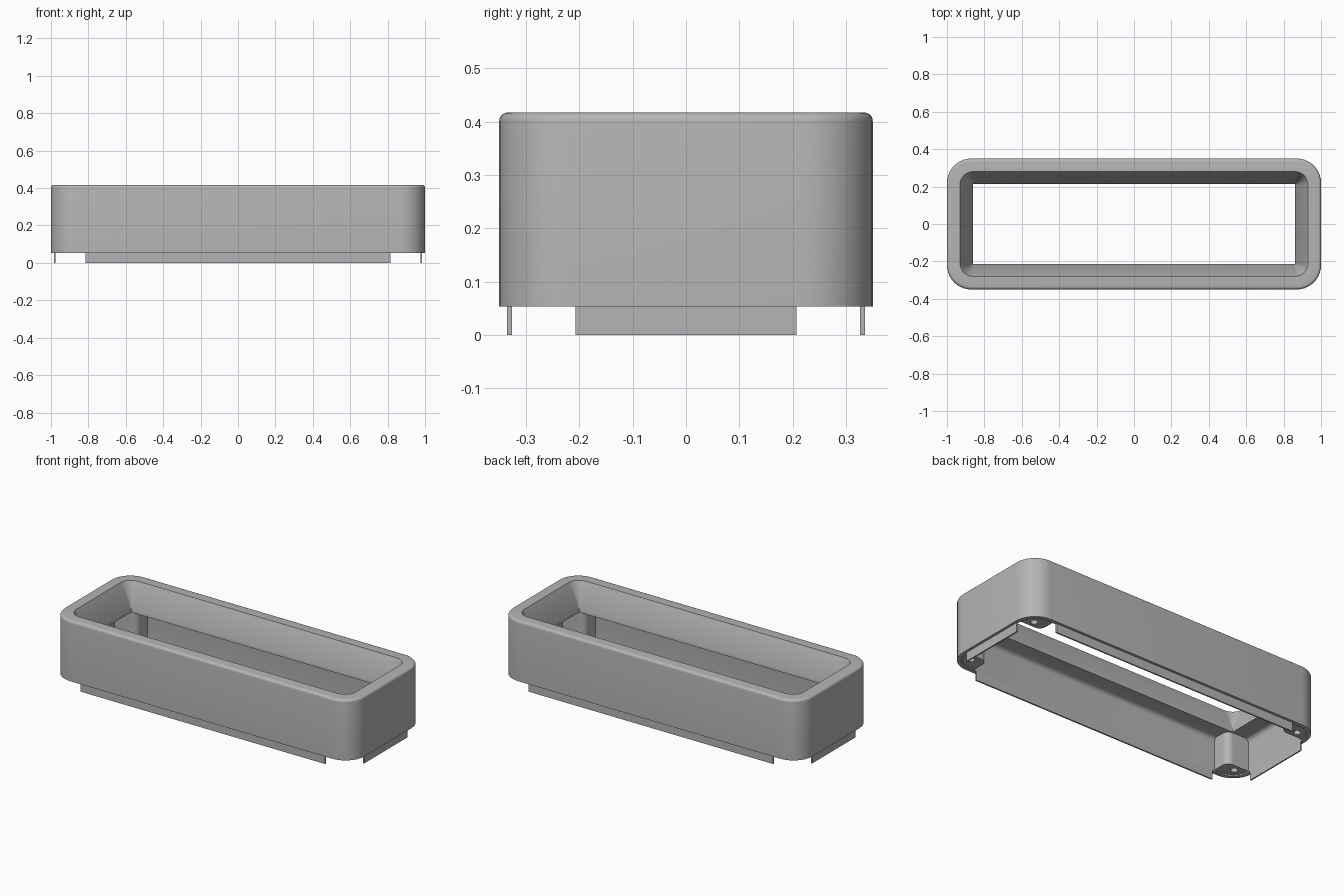
import bpy, bmesh, math

cube = bpy.data.objects.get("Cube")
if cube:
    bpy.data.objects.remove(cube, do_unlink=True)

grey = bpy.data.materials.new("plain grey")
grey.use_nodes = True
colour = (0.46, 0.46, 0.46, 1)
grey.diffuse_color = colour
grey.node_tree.nodes["Principled BSDF"].inputs["Base Color"].default_value = colour


def finish(bm, name, smooth=True):
    bmesh.ops.recalc_face_normals(bm, faces=bm.faces)
    mesh = bpy.data.meshes.new(name)
    bm.to_mesh(mesh)
    bm.free()
    mesh.materials.append(grey)
    ob = bpy.data.objects.new(name, mesh)
    bpy.context.collection.objects.link(ob)
    if smooth:
        bpy.ops.object.select_all(action='DESELECT')
        ob.select_set(True)
        bpy.context.view_layer.objects.active = ob
        bpy.ops.object.shade_smooth_by_angle(angle=math.radians(30))
    return ob


def arc(cx, cy, r, start, steps=10, sweep=90):
    angles = [math.radians(start + sweep * i / steps) for i in range(steps + 1)]
    return [(cx + r * math.cos(a), cy + r * math.sin(a)) for a in angles]


def rounded_rect(hx, hy, r):
    pts = []
    for k, (sx, sy) in enumerate([(1, 1), (-1, 1), (-1, -1), (1, -1)]):
        pts += arc(sx * (hx - r), sy * (hy - r), r, 90 * k)
    return pts


def bridge(bm, a, b):
    n = len(a)
    for i in range(n):
        bm.faces.new((a[i], a[(i + 1) % n], b[(i + 1) % n], b[i]))


# Frame: rounded rectangles lofted around a closed wall section
BASE, TOP, LEDGE = 0.053, 0.417, 0.255
ROUND, COVE = 0.016, 0.026
sections = [(1, 0.35, 0.13, BASE)]
for u, v in arc(0, 0, ROUND, 0, steps=5):
    inset = ROUND - u
    sections.append((1 - inset, 0.35 - inset, 0.13 - inset, TOP - ROUND + v))
sections += [(0.93, 0.28, 0.07, TOP), (0.862, 0.215, 0.003, 0.275), (0.862, 0.215, 0.003, LEDGE)]
for u, v in reversed(arc(0, 0, COVE, 0, steps=5)):
    inset = COVE - u
    sections.append((0.977 - inset, 0.326 - inset, 0.107 - inset, LEDGE - COVE + v))
sections.append((0.977, 0.326, 0.107, BASE))

bm = bmesh.new()
rings = [[bm.verts.new((x, y, z)) for x, y in rounded_rect(hx, hy, r)]
         for hx, hy, r, z in sections]
for i, ring in enumerate(rings):
    bridge(bm, ring, rings[(i + 1) % len(rings)])
finish(bm, "frame")


# Locating tabs under the four walls
def box(name, x0, x1, y0, y1, z0, z1):
    bm = bmesh.new()
    bmesh.ops.create_cube(bm, size=1)
    for v in bm.verts:
        v.co = (x1 if v.co.x > 0 else x0, y1 if v.co.y > 0 else y0, z1 if v.co.z > 0 else z0)
    finish(bm, name, smooth=False)


for s, long_name, short_name in ((-1, "front_tab", "right_tab"), (1, "back_tab", "left_tab")):
    box(long_name, -0.815, 0.815, *sorted((s * 0.326, s * 0.335)), 0, BASE)
    box(short_name, *sorted((s * 0.977, s * 0.985)), -0.207, 0.207, 0, BASE)


# Corner posts, each with a blind screw hole in its lower end
def post(name, sx, sy):
    bm = bmesh.new()
    outline = arc(0.87, 0.22, 0.112, 0) + [(0.83, 0.332)] + arc(0.87, 0.26, 0.04, 180)
    hole = arc(0.91, 0.26, 0.02, 0, steps=20, sweep=360)[:-1]

    def loop(pts, z):
        return [bm.verts.new((sx * x, sy * y, z)) for x, y in pts]

    low, high = loop(outline, 0.06), loop(outline, LEDGE + 0.005)
    mouth, floor = loop(hole, 0.06), loop(hole, 0.16)
    bridge(bm, low, high)
    bridge(bm, mouth, floor)
    bm.faces.new(high)
    bm.faces.new(floor)
    rim = [e for e in bm.edges if len(e.link_faces) == 1]
    bmesh.ops.triangle_fill(bm, edges=rim, use_beauty=True)
    finish(bm, name)


for sx, side in ((1, "left"), (-1, "right")):
    for sy, end in ((-1, "front"), (1, "back")):
        post(f"{end}_{side}_post", sx, sy)
